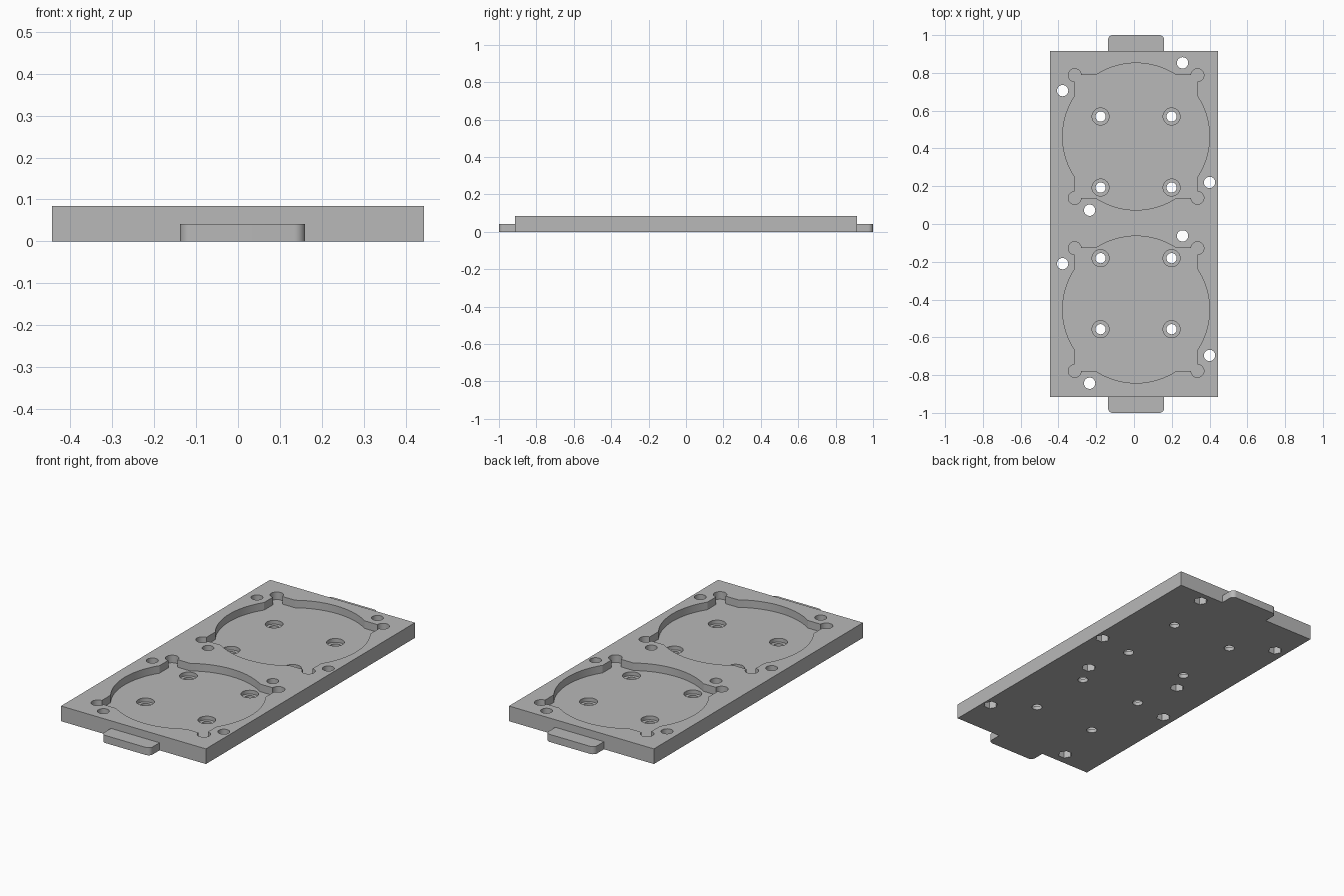
import bpy, bmesh, math
from mathutils import Matrix

cube = bpy.data.objects.get("Cube")
if cube:
    bpy.data.objects.remove(cube, do_unlink=True)

grey = bpy.data.materials.new("plain grey")
grey.use_nodes = True
colour = (0.48, 0.48, 0.48, 1)
grey.diffuse_color = colour
grey.node_tree.nodes["Principled BSDF"].inputs["Base Color"].default_value = colour

HALF_X, HALF_Y, TOP = 0.444, 0.915, 0.084
FLOOR, LEDGE, TAB_TOP = 0.042, 0.021, 0.042
OVER = TOP + 0.05
CX, BAY_Y = 0.011, 0.458          # pocket centre line and bay spacing
SHIFT = 0.005
bays = [BAY_Y + SHIFT, -BAY_Y + SHIFT]
signs = [(sx, sy) for sx in (-1, 1) for sy in (-1, 1)]


def finish(name, bm):
    mesh = bpy.data.meshes.new(name)
    bm.to_mesh(mesh)
    bm.free()
    ob = bpy.data.objects.new(name, mesh)
    bpy.context.collection.objects.link(ob)
    mesh.materials.append(grey)
    return ob


def add_box(bm, x0, x1, y0, y1, z0, z1):
    place = Matrix.Translation(((x0 + x1) / 2, (y0 + y1) / 2, (z0 + z1) / 2))
    size = Matrix.Diagonal((x1 - x0, y1 - y0, z1 - z0, 1))
    return bmesh.ops.create_cube(bm, size=1, matrix=place @ size)["verts"]


def activate(ob):
    bpy.ops.object.select_all(action='DESELECT')
    ob.select_set(True)
    bpy.context.view_layer.objects.active = ob


def cut(target, name, bm):
    cutter = finish(name, bm)
    cutter.hide_render = True
    mod = target.modifiers.new(name, 'BOOLEAN')
    mod.operation = 'DIFFERENCE'
    mod.solver = 'EXACT'
    mod.object = cutter
    activate(target)
    bpy.ops.object.modifier_apply(modifier=mod.name)
    bpy.data.objects.remove(cutter, do_unlink=True)


def cut_round(target, name, centres, radius, z0, z1, sides=32, turn=0.0):
    bm = bmesh.new()
    for x, y in centres:
        place = Matrix.Translation((x, y, (z0 + z1) / 2)) @ Matrix.Rotation(turn, 4, 'Z')
        bmesh.ops.create_cone(bm, cap_ends=True, segments=sides, radius1=radius,
                              radius2=radius, depth=z1 - z0, matrix=place)
    cut(target, name, bm)


# Base plate
bm = bmesh.new()
add_box(bm, -HALF_X, HALF_X, -HALF_Y, HALF_Y, 0, TOP)
plate = finish("base_plate", bm)

# Pockets: a disc joined with a square that has round corner reliefs
SQ = 0.325
cut_round(plate, "pocket_disc", [(CX, y) for y in bays], 0.389, FLOOR, OVER, 96)
bm = bmesh.new()
for y in bays:
    add_box(bm, CX - SQ, CX + SQ, y - SQ, y + SQ, FLOOR, OVER)
cut(plate, "pocket_square", bm)
reliefs = [(CX + sx * SQ, y + sy * SQ) for y in bays for sx, sy in signs]
cut_round(plate, "corner_relief", reliefs, 0.034, FLOOR, OVER)

# Stepped screw holes in the pocket floors
screws = [(CX + sx * 0.188, SHIFT + by + sy * 0.188)
          for by in (0.376, -0.374) for sx, sy in signs]
cut_round(plate, "counterbore", screws, 0.045, LEDGE, FLOOR + 0.02)
cut_round(plate, "screw_hole", screws, 0.027, -0.05, OVER)

# Mounting holes around each bay, with hexagonal recesses underneath
offsets = [(0.246, 0.39), (-0.389, 0.243), (0.389, -0.243), (-0.246, -0.39)]
mounts = [(CX + dx, y + dy) for y in bays for dx, dy in offsets]
cut_round(plate, "mounting_hole", mounts, 0.03, -0.05, OVER)
cut_round(plate, "nut_recess", mounts, 0.037, -0.05, 0.04, 6, math.radians(30))

activate(plate)
bpy.ops.object.shade_smooth_by_angle(angle=math.radians(30))

# End tabs with rounded outer corners
for name, side in (("front_tab", -1), ("back_tab", 1)):
    bm = bmesh.new()
    y0, y1 = sorted((side * HALF_Y, side * 1.0))
    add_box(bm, -0.138, 0.16, y0, y1, 0, TAB_TOP)
    corners = [e for e in bm.edges
               if all(abs(v.co.y) > 0.99 for v in e.verts)
               and abs(e.verts[0].co.z - e.verts[1].co.z) > 0.01]
    bmesh.ops.bevel(bm, geom=corners, offset=0.026, segments=8,
                    profile=0.5, affect='EDGES')
    tab = finish(name, bm)
    activate(tab)
    bpy.ops.object.shade_smooth_by_angle(angle=math.radians(30))
